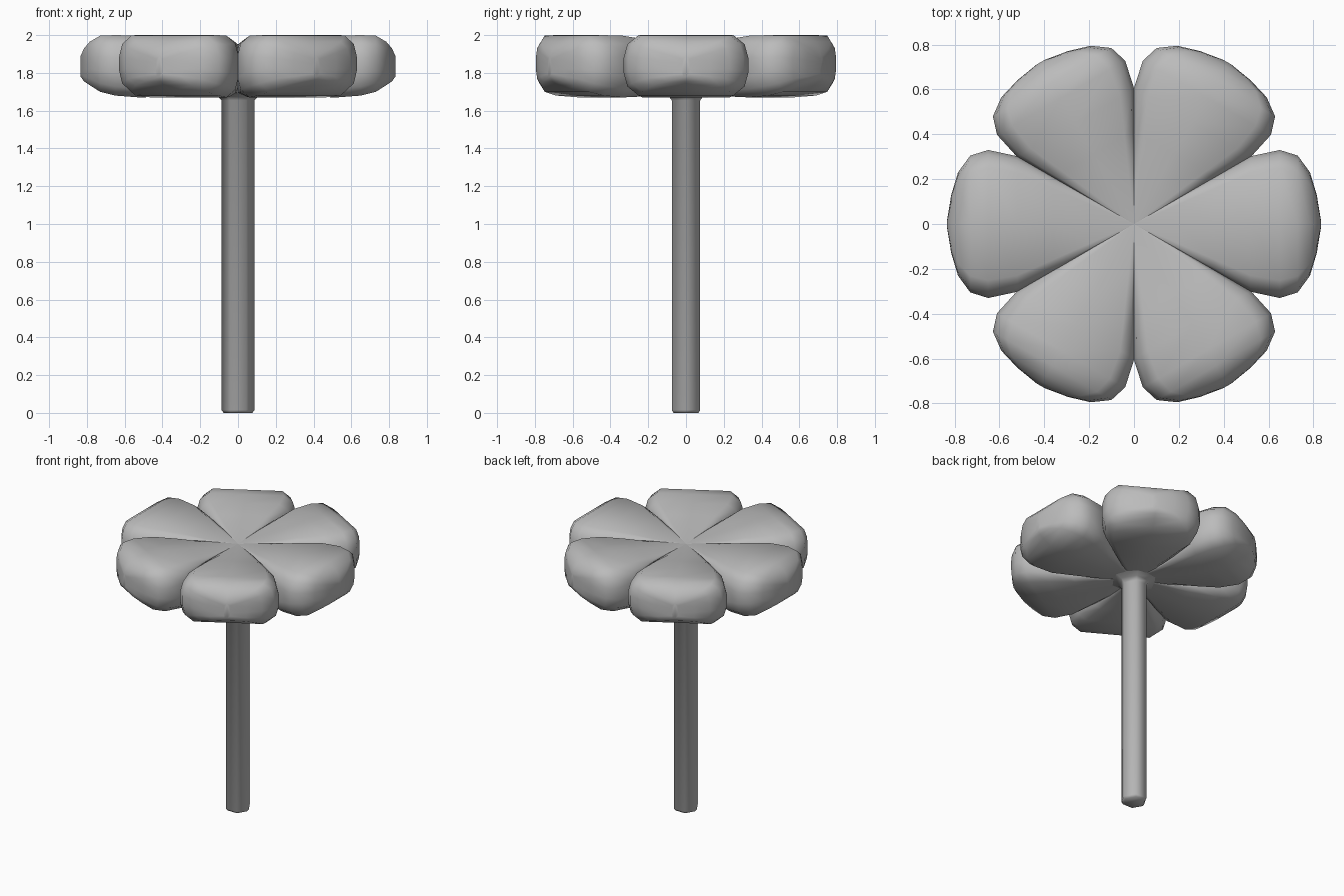
import bpy, bmesh, math

cube = bpy.data.objects.get("Cube")
if cube:
    bpy.data.objects.remove(cube, do_unlink=True)

grey = bpy.data.materials.new("plain grey")
grey.use_nodes = True
COLOUR = (0.5, 0.5, 0.5, 1)
grey.diffuse_color = COLOUR
grey.node_tree.nodes["Principled BSDF"].inputs["Base Color"].default_value = COLOUR


def loft(name, rings, smooth):
    """Bridge closed rings of equal length and cap both ends."""
    bm = bmesh.new()
    loops = [[bm.verts.new(p) for p in ring] for ring in rings]
    n = len(loops[0])
    for a, b in zip(loops, loops[1:]):
        for i in range(n):
            j = (i + 1) % n
            bm.faces.new((a[i], a[j], b[j], b[i]))
    bm.faces.new(loops[0][::-1])
    bm.faces.new(loops[-1])
    bmesh.ops.remove_doubles(bm, verts=bm.verts, dist=0.0005)
    bmesh.ops.recalc_face_normals(bm, faces=bm.faces)
    mesh = bpy.data.meshes.new(name)
    bm.to_mesh(mesh)
    bm.free()
    mesh.materials.append(grey)
    obj = bpy.data.objects.new(name, mesh)
    bpy.context.collection.objects.link(obj)
    bpy.ops.object.select_all(action="DESELECT")
    obj.select_set(True)
    bpy.context.view_layer.objects.active = obj
    bpy.ops.object.shade_smooth_by_angle(angle=math.radians(smooth))
    return obj


# Petal cross-section: half-width fraction, half-height fraction
QUARTER = [(1, 0.25), (0.94, 0.7), (0.76, 1)]
SECTION = (QUARTER + [(0, 1)] + [(-y, z) for y, z in QUARTER[::-1]]
           + [(-y, -z) for y, z in QUARTER] + [(0, -1)]
           + [(y, -z) for y, z in QUARTER[::-1]])

# Petal stations: distance out, half width, bottom, top, edge roundness
STATIONS = [
    (0.0, 0.0, 1.71, 1.94, 0),
    (0.2, 0.116, 1.69, 1.955, 0.05),
    (0.36, 0.209, 1.675, 1.98, 0.45),
    (0.52, 0.302, 1.67, 1.997, 0.85),
    (0.65, 0.33, 1.68, 2.0, 1),
    (0.73, 0.305, 1.70, 1.997, 1),
    (0.785, 0.23, 1.735, 1.965, 1),
    (0.815, 0.13, 1.755, 1.93, 1),
    (0.833, 0.02, 1.78, 1.89, 1),
]


def petal_ring(r, w, low, high, rounding, angle):
    mid, half = (low + high) / 2, (high - low) / 2
    c, s = math.cos(angle), math.sin(angle)
    ring = []
    for fy, fz in SECTION:
        z = fz + (math.copysign(1, fz) - fz) * (1 - rounding)
        y = fy * w
        ring.append((r * c - y * s, r * s + y * c, mid + half * z))
    return ring


for k in range(6):
    angle = k * math.pi / 3
    loft(f"petal_{k + 1}", [petal_ring(*st, angle) for st in STATIONS], 60)


# Six-sided stem, chamfered at the foot and flared under the petals
def hexagon(r, z):
    return [(r * math.cos(i * math.pi / 3), r * math.sin(i * math.pi / 3), z)
            for i in range(6)]


PROFILE = [(0.076, 0), (0.087, 0.015), (0.087, 1.655), (0.11, 1.68), (0.165, 1.70), (0.165, 1.76)]
loft("stem", [hexagon(r, z) for r, z in PROFILE], 65)
